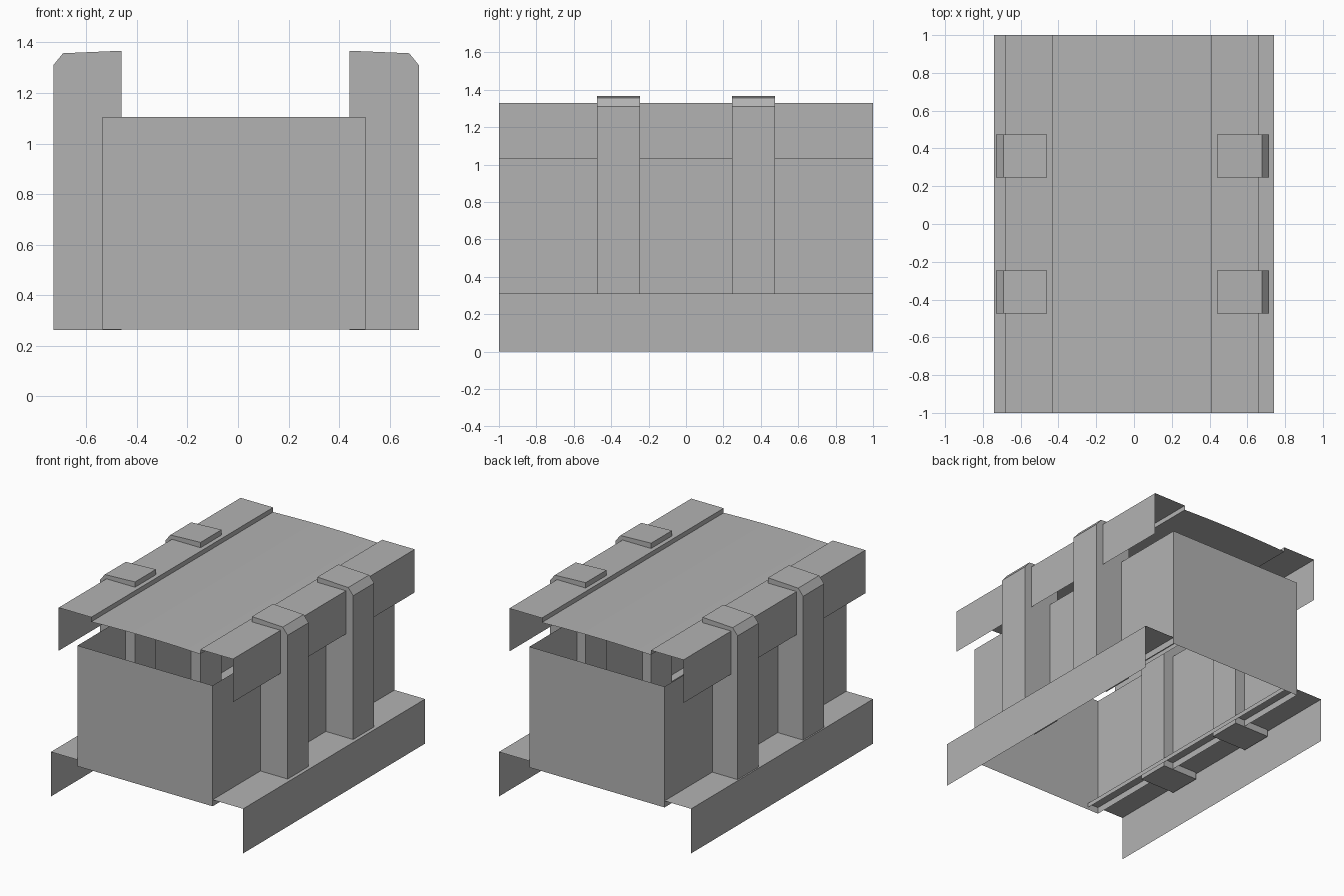
import bpy
import bmesh
from mathutils import Vector

cube = bpy.data.objects.get("Cube")
if cube:
    bpy.data.objects.remove(cube, do_unlink=True)

# One plain grey paint for everything
grey = bpy.data.materials.new("plain_grey")
grey.use_nodes = True
colour = (0.45, 0.45, 0.45, 1)
grey.diffuse_color = colour
grey.node_tree.nodes["Principled BSDF"].inputs["Base Color"].default_value = colour


def finish(name, bm):
    mesh = bpy.data.meshes.new(name)
    bm.to_mesh(mesh)
    bm.free()
    mesh.materials.append(grey)
    obj = bpy.data.objects.new(name, mesh)
    bpy.context.collection.objects.link(obj)
    return obj


def sheet(name, profile, y0=-1, y1=1):
    """Thin sheet: an x-z profile, left to right, swept along y."""
    bm = bmesh.new()
    rows = [[bm.verts.new((x, y, z)) for x, z in profile] for y in (y0, y1)]
    for i in range(len(profile) - 1):
        bm.faces.new((rows[0][i], rows[0][i + 1], rows[1][i + 1], rows[1][i]))
    return finish(name, bm)


def solid(name, profile, y0, y1):
    """Closed x-z outline extruded along y."""
    bm = bmesh.new()
    face = bm.faces.new([bm.verts.new((x, y0, z)) for x, z in profile])
    result = bmesh.ops.extrude_face_region(bm, geom=[face], use_keep_orig=True)
    moved = [v for v in result["geom"] if isinstance(v, bmesh.types.BMVert)]
    bmesh.ops.translate(bm, verts=moved, vec=Vector((0, y1 - y0, 0)))
    bmesh.ops.recalc_face_normals(bm, faces=bm.faces)
    return finish(name, bm)


# Roof: hanging flanges, raised side strips and a slightly bowed middle
left, right, steps = -0.43, 0.41, 8
bow = []
for i in range(steps + 1):
    t = i / steps
    bow.append((left + (right - left) * t, 1.298 + 0.032 * t * (1 - t)))
sheet("roof", [(-0.68, 1.03), (-0.68, 1.33), (left, 1.33)] + bow
      + [(right, 1.33), (0.66, 1.33), (0.66, 1.03)])

# Base rails: outer flange, flat ledge and a small inner lip
sheet("base_rail_right", [(-0.74, 0), (-0.74, 0.31), (-0.45, 0.31), (-0.45, 0.28)])
sheet("base_rail_left", [(0.45, 0.28), (0.45, 0.31), (0.74, 0.31), (0.74, 0)])

# Body: four upright walls, open above and below
bm = bmesh.new()
corners = [(-0.535, -1), (0.505, -1), (0.505, 1), (-0.535, 1)]
low, high = [[bm.verts.new((x, y, z)) for x, y in corners] for z in (0.265, 1.105)]
for i in range(4):
    j = (i + 1) % 4
    bm.faces.new((low[i], low[j], high[j], high[i]))
finish("body_walls", bm)

# Posts with chamfered outer top corners, two on each side
for side, sign, outer, inner in (("right", -1, 0.73, 0.46), ("left", 1, 0.715, 0.44)):
    outline = [(inner, 0.262), (outer, 0.262), (outer, 1.31),
               (outer - 0.038, 1.357), (inner, 1.367)]
    outline = [(sign * x, z) for x, z in outline]
    for end, y in (("front", -0.36), ("back", 0.36)):
        solid(f"post_{end}_{side}", outline, y - 0.115, y + 0.115)
